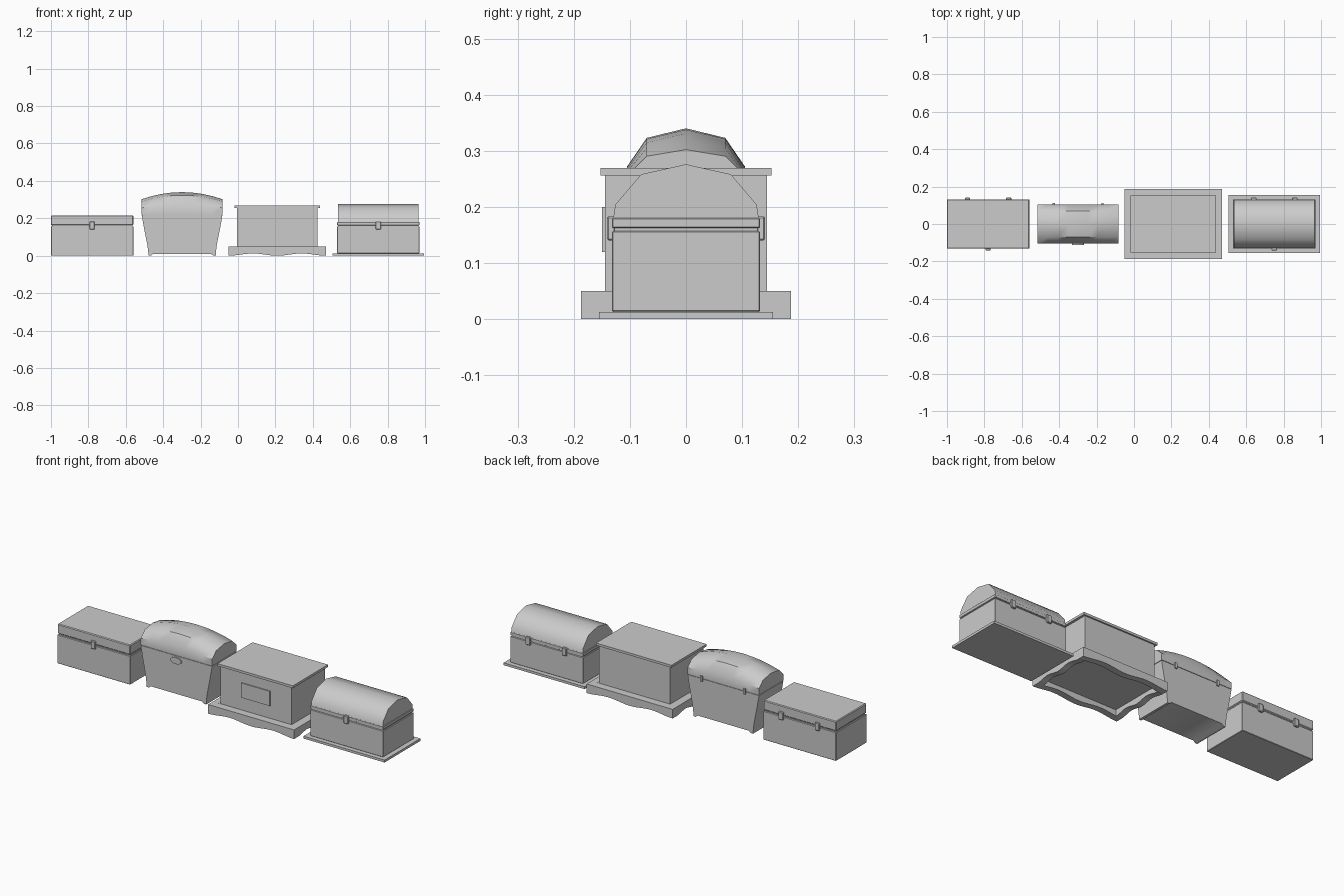
import bpy, bmesh, math
from mathutils import Vector

if "Cube" in bpy.data.objects:
    bpy.data.objects.remove(bpy.data.objects["Cube"])


def finish(name, bm, bevel=0, smooth=False):
    bmesh.ops.recalc_face_normals(bm, faces=bm.faces)
    me = bpy.data.meshes.new(name)
    bm.to_mesh(me)
    bm.free()
    ob = bpy.data.objects.new(name, me)
    bpy.context.collection.objects.link(ob)
    if bevel:
        m = ob.modifiers.new("Bevel", 'BEVEL')
        m.width = bevel
        m.segments = 1
    if smooth:
        bpy.ops.object.select_all(action='DESELECT')
        ob.select_set(True)
        bpy.context.view_layer.objects.active = ob
        bpy.ops.object.shade_smooth_by_angle(angle=math.radians(40))
    return ob


def box(name, x0, x1, y0, y1, z0, z1, bevel=0):
    bm = bmesh.new()
    bmesh.ops.create_cube(bm, size=1)
    for v in bm.verts:
        v.co = Vector(((x0 + x1) / 2 + v.co.x * (x1 - x0),
                       (y0 + y1) / 2 + v.co.y * (y1 - y0),
                       (z0 + z1) / 2 + v.co.z * (z1 - z0)))
    return finish(name, bm, bevel)


def extrude(name, pts, axis, a, b, smooth=False, bevel=0):
    """Extrude a (u, z) outline along x or y from a to b."""
    bm = bmesh.new()
    place = (lambda u, z: (a, u, z)) if axis == 'x' else (lambda u, z: (u, a, z))
    f = bm.faces.new([bm.verts.new(place(u, z)) for u, z in pts])
    r = bmesh.ops.extrude_face_region(bm, geom=[f], use_keep_orig=True)
    d = Vector((b - a, 0, 0)) if axis == 'x' else Vector((0, b - a, 0))
    bmesh.ops.translate(bm, vec=d, verts=[v for v in r['geom'] if isinstance(v, bmesh.types.BMVert)])
    return finish(name, bm, bevel, smooth)


def hardware(prefix, cx):
    # front latch and two rear hinges
    box(prefix + "_latch", cx - .014, cx + .014, -.141, -.125, .14, .183, .003)
    for s in (-1, 1):
        box(prefix + "_hinge", cx + s * .11 - .014, cx + s * .11 + .014, .125, .141, .14, .183, .003)


# flat-lidded chest
c = -.78
box("flat_chest_body", c - .22, c + .22, -.132, .132, 0, .157, .002)
box("flat_chest_seam", c - .215, c + .215, -.127, .127, .15, .17)
box("flat_chest_lid", c - .22, c + .22, -.132, .132, .163, .216, .004)
hardware("flat_chest", c)

# barrel-lidded chest on a plinth
c = .75
box("barrel_chest_plinth", c - .245, c + .245, -.155, .155, 0, .013)
box("barrel_chest_body", c - .22, c + .22, -.132, .132, .013, .157, .002)
box("barrel_chest_seam", c - .215, c + .215, -.127, .127, .15, .17)
arch = [(-.132, .163), (-.126, .204), (-.08, .258), (0, .276), (.08, .258), (.126, .204), (.132, .163)]
extrude("barrel_chest_lid", arch, 'x', c - .216, c + .216, True)
box("barrel_chest_lid_rim", c - .22, c + .22, -.132, .132, .162, .18, .002)
hardware("barrel_chest", c)

# flared chest with feet
c = -.299
half = [(.155, .01), (.167, 0), (.18, 0), (.181, .02), (.186, .06), (.194, .1),
        (.204, .15), (.212, .195), (.216, .218)]
outline = [(c + x, z) for x, z in half] + [(c - x, z) for x, z in reversed(half)]
extrude("flared_chest_body", outline, 'y', -.105, .105, True)
box("flared_chest_seam", c - .211, c + .211, -.102, .102, .21, .23)

# lid curved both across and along
section = [(-.105, .221), (-.105, .272), (-.07, .323), (0, .34), (.07, .323), (.105, .272), (.105, .221)]
bm = bmesh.new()
rings = []
n = 8
for i in range(n + 1):
    t = 2 * i / n - 1
    f = 1 - .32 * t * t
    rings.append([bm.verts.new((c + .216 * t, y, .221 + (z - .221) * f)) for y, z in section])
for r0, r1 in zip(rings, rings[1:]):
    for j in range(len(section)):
        k = (j + 1) % len(section)
        bm.faces.new((r0[j], r0[k], r1[k], r1[j]))
bm.faces.new(rings[0])
bm.faces.new(rings[-1])
finish("flared_chest_lid", bm, smooth=True)

# oval lock plate and small hinges
oval = [(c + .033 * math.cos(k * math.pi / 8), .193 + .018 * math.sin(k * math.pi / 8)) for k in range(16)]
extrude("flared_chest_lock", oval, 'y', -.1, -.111, True)
for s in (-1, 1):
    box("flared_chest_hinge", c + s * .13 - .006, c + s * .13 + .006, .1, .112, .205, .235)

# panelled chest on a scalloped base
c = .21


def scallop(mid, hw):
    wave = [(mid - hw + 2 * hw * i / 24, .006 * (1 - math.cos(4 * math.pi * i / 24))) for i in range(25)]
    return wave + [(mid + hw, .05), (mid - hw, .05)]


for s in (-1, 1):
    extrude("base_long_board", scallop(c, .26), 'y', s * .187, s * .152, True)
    extrude("base_short_board", scallop(0, .152), 'x', c + s * .26, c + s * .225, True)
box("panel_chest_floor", c - .226, c + .226, -.153, .153, .035, .0499)
box("panel_chest_body", c - .215, c + .215, -.144, .144, .049, .257)
box("panel_chest_lid", c - .228, c + .228, -.152, .152, .256, .269)
box("panel_chest_front_plate", c - .087, c + .087, -.15, -.14, .12, .2)
